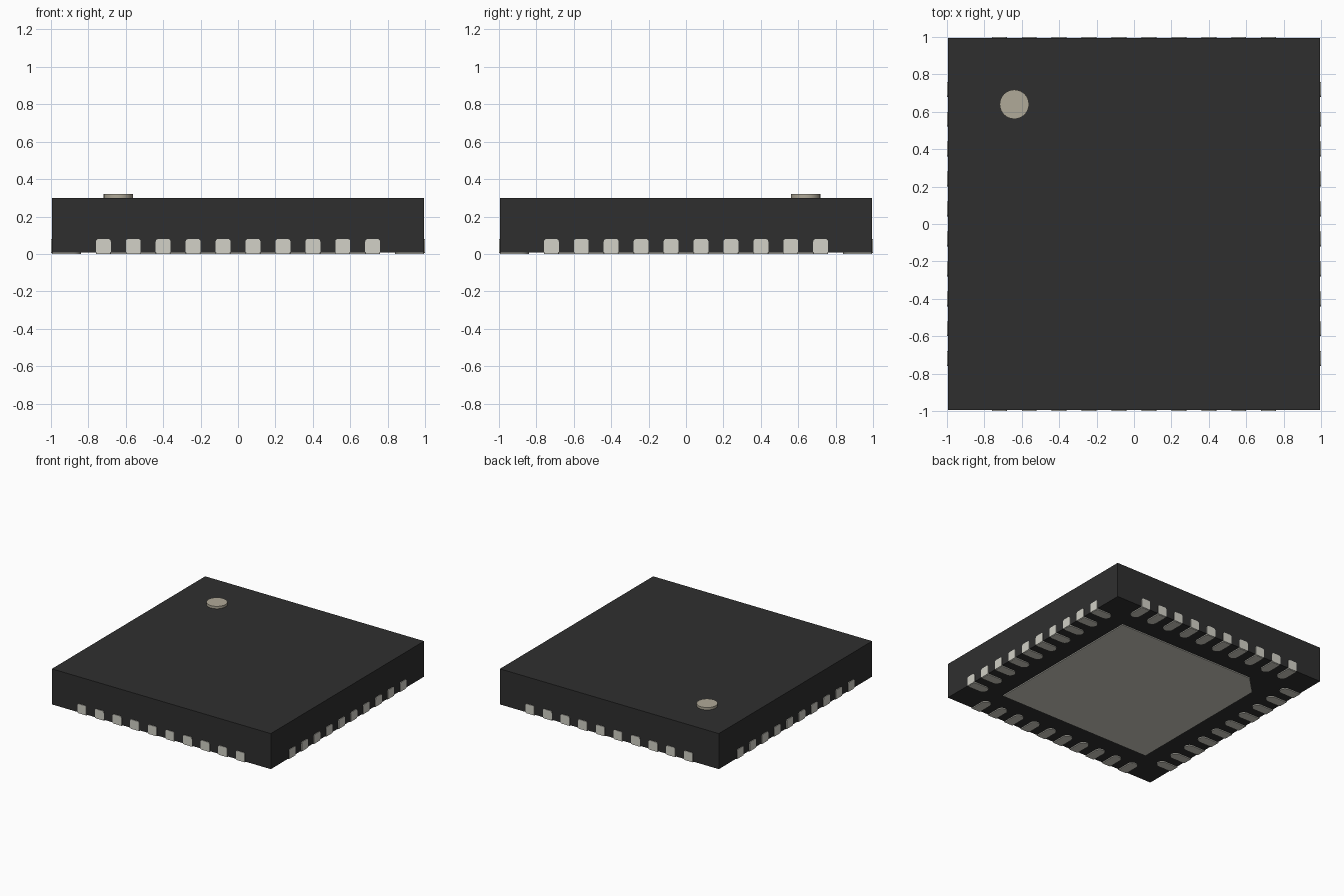
import bpy, bmesh, math
from mathutils import Matrix, Vector

cube = bpy.data.objects.get("Cube")
if cube:
    bpy.data.objects.remove(cube, do_unlink=True)


def material(name, rgb):
    m = bpy.data.materials.new(name)
    m.use_nodes = True
    m.diffuse_color = (*rgb, 1)
    m.node_tree.nodes["Principled BSDF"].inputs["Base Color"].default_value = (*rgb, 1)
    return m


BLACK = material("black_plastic", (0.028, 0.028, 0.028))
METAL = material("grey_metal", (0.645, 0.638, 0.571))
MARK = material("light_brown_mark", (0.435, 0.398, 0.316))

HALF = 0.995     # half width of the body
BASE = 0.008     # underside of the body
PITCH = 0.16     # spacing of the contacts


def rounded_rect(x0, y0, x1, y1, r_low, r_high, steps=5):
    """Rounded rectangle, with one radius for the low-y corners and one for the high."""
    corners = [(x1, y0, -1, 1, r_low, -90), (x1, y1, -1, -1, r_high, 0),
               (x0, y1, 1, -1, r_high, 90), (x0, y0, 1, 1, r_low, 180)]
    points = []
    for x, y, sx, sy, r, start in corners:
        for i in range(steps + 1):
            a = math.radians(start + 90 * i / steps)
            points.append((x + sx * r + r * math.cos(a), y + sy * r + r * math.sin(a)))
    return points


def add_prism(bm, outline, low, high, matrix=Matrix()):
    """Extrude a flat outline from low to high along its local z."""
    bottom = [bm.verts.new(matrix @ Vector((x, y, low))) for x, y in outline]
    top = [bm.verts.new(matrix @ Vector((x, y, high))) for x, y in outline]
    bm.faces.new(bottom[::-1])
    bm.faces.new(top)
    n = len(outline)
    for i in range(n):
        j = (i + 1) % n
        bm.faces.new((bottom[i], bottom[j], top[j], top[i]))


def finish(name, bm, mat, smooth=False):
    bmesh.ops.remove_doubles(bm, verts=bm.verts, dist=1e-5)
    bmesh.ops.recalc_face_normals(bm, faces=bm.faces)
    mesh = bpy.data.meshes.new(name)
    bm.to_mesh(mesh)
    bm.free()
    mesh.materials.append(mat)
    obj = bpy.data.objects.new(name, mesh)
    bpy.context.collection.objects.link(obj)
    if smooth:
        bpy.ops.object.select_all(action="DESELECT")
        obj.select_set(True)
        bpy.context.view_layer.objects.active = obj
        bpy.ops.object.shade_smooth_by_angle(angle=math.radians(30))
    return obj


# Square plastic body
bm = bmesh.new()
add_prism(bm, [(-HALF, -HALF), (HALF, -HALF), (HALF, HALF), (-HALF, HALF)], BASE, 0.30)
finish("body", bm, BLACK)

# Round marker on the top, near one corner
bm = bmesh.new()
dot = [(-0.64 + 0.078 * math.cos(math.tau * i / 48),
        0.64 + 0.078 * math.sin(math.tau * i / 48)) for i in range(48)]
add_prism(bm, dot, 0.295, 0.32)
finish("corner_marker", bm, MARK, True)

# Large centre pad underneath, with one corner cut to match the marker
bm = bmesh.new()
p, cut = 0.70, 0.15
add_prism(bm, [(-p, -p), (p, -p), (p, p), (-p + cut, p), (-p, p - cut)], 0, 0.02)
finish("centre_pad", bm, METAL)

# Ten contacts on each side: a plate on the wall and a round-ended foot below
wall_plate = rounded_rect(-0.04, 0.004, 0.04, 0.08, 0.008, 0.015)
foot = rounded_rect(-0.04, -HALF, 0.04, -0.84, 0.008, 0.04)
upright = Matrix.Rotation(math.radians(90), 4, "X")   # local z becomes -y
for k, side in enumerate(("front", "left", "back", "right")):
    turn = Matrix.Rotation(k * math.pi / 2, 4, "Z")
    plates, feet = bmesh.new(), bmesh.new()
    for i in range(10):
        place = turn @ Matrix.Translation(((i - 4.5) * PITCH, 0, 0))
        add_prism(plates, wall_plate, HALF - 0.01, 1.0, place @ upright)
        add_prism(feet, foot, 0, 0.02, place)
    finish(side + "_contact_plates", plates, METAL, True)
    finish(side + "_contact_feet", feet, METAL, True)
